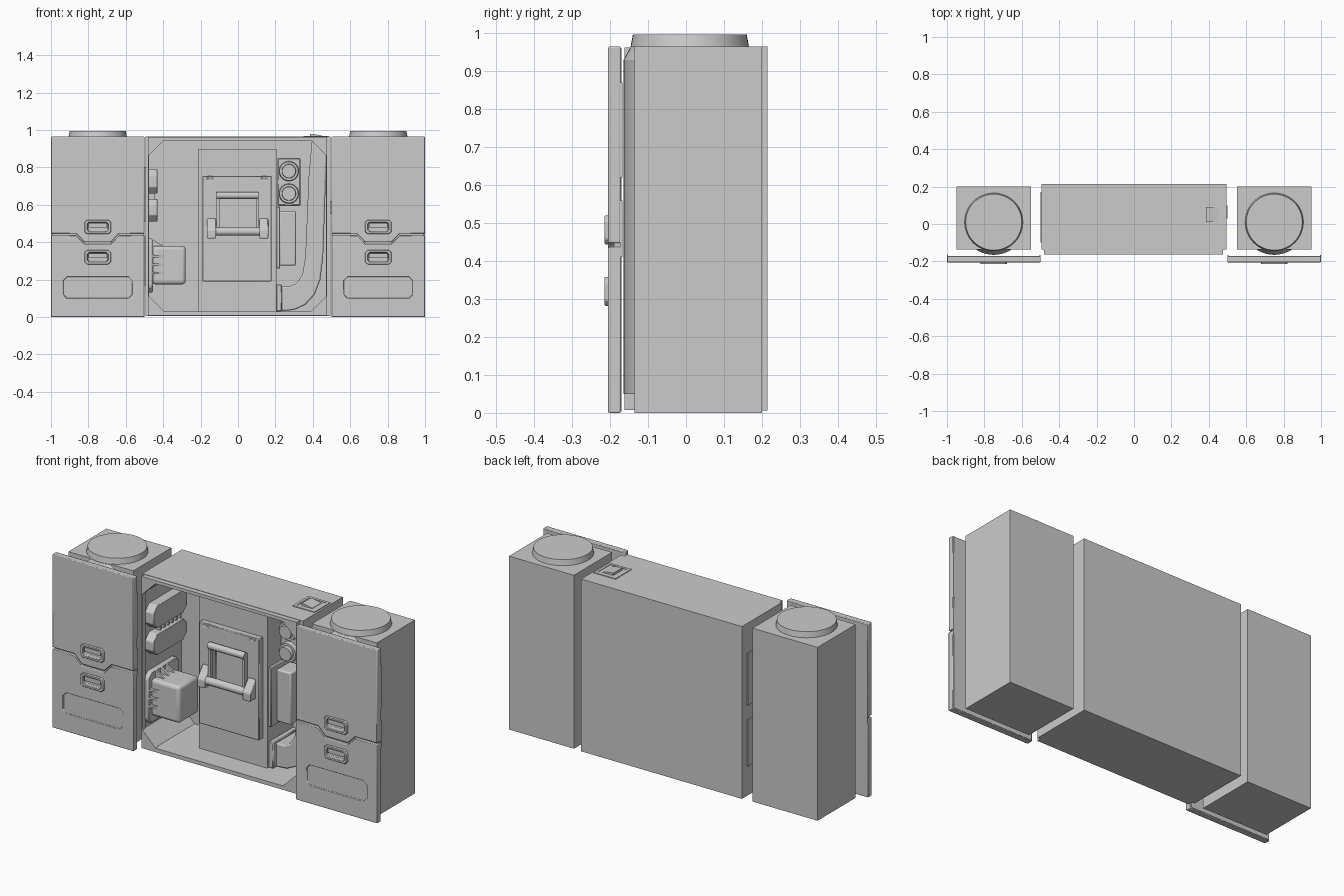
import bpy, bmesh, math
from mathutils import Matrix

start = bpy.data.objects.get("Cube")
if start:
    bpy.data.objects.remove(start, do_unlink=True)

grey = bpy.data.materials.new("plain grey")
grey.use_nodes = True
grey.diffuse_color = (0.6, 0.6, 0.6, 1)
grey.node_tree.nodes["Principled BSDF"].inputs["Base Color"].default_value = (0.6, 0.6, 0.6, 1)


def finish(name, bm):
    bmesh.ops.recalc_face_normals(bm, faces=bm.faces)
    mesh = bpy.data.meshes.new(name)
    bm.to_mesh(mesh)
    bm.free()
    mesh.materials.append(grey)
    ob = bpy.data.objects.new(name, mesh)
    bpy.context.collection.objects.link(ob)
    return ob


def prism(name, outline, lo, hi, axis="y"):
    """Extrude an outline along an axis: (x, z) along y, (y, z) along x, (x, y) along z."""
    place = {"x": lambda a, b, t: (t, a, b),
             "y": lambda a, b, t: (a, t, b),
             "z": lambda a, b, t: (a, b, t)}[axis]
    bm = bmesh.new()
    rings = [[bm.verts.new(place(a, b, t)) for a, b in outline] for t in (lo, hi)]
    for ring in rings:
        bm.faces.new(ring)
    n = len(outline)
    for i in range(n):
        j = (i + 1) % n
        bm.faces.new((rings[0][i], rings[0][j], rings[1][j], rings[1][i]))
    return finish(name, bm)


def rect(a0, a1, b0, b1, c=0):
    """Rectangle outline with optional cut corners."""
    if not c:
        return [(a0, b0), (a1, b0), (a1, b1), (a0, b1)]
    return [(a0 + c, b0), (a1 - c, b0), (a1, b0 + c), (a1, b1 - c),
            (a1 - c, b1), (a0 + c, b1), (a0, b1 - c), (a0, b0 + c)]


def box(name, x0, x1, y0, y1, z0, z1):
    return prism(name, rect(x0, x1, z0, z1), y0, y1)


def smooth(ob):
    for other in bpy.context.selected_objects:
        other.select_set(False)
    ob.select_set(True)
    bpy.context.view_layer.objects.active = ob
    bpy.ops.object.shade_smooth_by_angle(angle=math.radians(35))
    return ob


def cone(name, centre, r0, r1, depth, axis="z", sides=48):
    bm = bmesh.new()
    turn = {"z": Matrix(), "x": Matrix.Rotation(math.pi / 2, 4, "Y"),
            "y": Matrix.Rotation(math.pi / 2, 4, "X")}[axis]
    bmesh.ops.create_cone(bm, cap_ends=True, segments=sides, radius1=r0, radius2=r1,
                          depth=depth, matrix=Matrix.Translation(centre) @ turn)
    return smooth(finish(name, bm))


def cut(ob, cutter):
    cutter.hide_render = True
    mod = ob.modifiers.new("cut", "BOOLEAN")
    mod.operation, mod.solver, mod.object = "DIFFERENCE", "EXACT", cutter
    bpy.context.view_layer.objects.active = ob
    bpy.ops.object.modifier_apply(modifier=mod.name)
    bpy.data.objects.remove(cutter, do_unlink=True)
    return ob


def bevel(ob, width=0.005, segments=2):
    mod = ob.modifiers.new("bevel", "BEVEL")
    mod.width, mod.segments, mod.limit_method = width, segments, "ANGLE"
    return smooth(ob)


# Central cabinet: open-fronted shell with a cut-corner opening
shell = box("cabinet_shell", -0.495, 0.495, -0.135, 0.215, 0.006, 0.965)
cut(shell, prism("opening_cutter", rect(-0.48, 0.475, 0.03, 0.945, 0.08), -0.3, 0.19))
lip = box("cabinet_front_lip", -0.48, 0.475, -0.162, -0.135, 0.008, 0.963)
cut(lip, prism("lip_cutter", rect(-0.475, 0.47, 0.03, 0.945, 0.08), -0.3, 0.1))

# Outer side plates on the cabinet
for z0, z1 in ((0.17, 0.43), (0.51, 0.8)):
    box("side_plate", -0.5, -0.495, -0.1, 0.17, z0, z1)
box("side_latch", 0.495, 0.499, 0.03, 0.1, 0.55, 0.62)

# Roof hatch
hatch = box("roof_hatch_plate", 0.35, 0.485, -0.02, 0.12, 0.96, 0.969)
cut(hatch, box("hatch_cutter", 0.365, 0.47, -0.005, 0.105, 0.966, 1.1))
prism("roof_hatch_grip", [(0.385, 0.96), (0.45, 0.96), (0.45, 0.969), (0.4, 0.979), (0.385, 0.979)],
      0.01, 0.09)

# Centre column with its hatch plate
column = box("centre_column", -0.215, 0.205, -0.035, 0.19, 0.03, 0.895)
plate = prism("column_hatch", rect(-0.19, 0.18, 0.19, 0.755), -0.073, -0.035)
cut(plate, box("window_cutter", -0.105, 0.1, -0.2, -0.045, 0.44, 0.64))
for x in (-0.15, 0.14):
    cut(plate, box("notch_cutter", x - 0.012, x + 0.012, -0.2, -0.06, 0.735, 0.8))
bevel(plate, 0.004, 1)

# Hatch handle: two rollers, two arms and two brackets
cone("handle_top_roller", (-0.002, -0.09, 0.65), 0.019, 0.019, 0.225, "x", 20)
cone("handle_bottom_roller", (-0.002, -0.1, 0.457), 0.022, 0.022, 0.25, "x", 20)
for x in (-0.107, 0.103):
    box("handle_arm", x - 0.007, x + 0.007, -0.1, -0.075, 0.457, 0.65)
for x in (-0.142, 0.138):
    bracket = prism("handle_bracket", [(-0.073, 0.42), (-0.125, 0.42), (-0.125, 0.465), (-0.073, 0.53)],
                    x - 0.024, x + 0.024, "x")
    bevel(bracket, 0.005)

# Dial panel
bevel(box("dial_panel", 0.21, 0.335, 0.07, 0.19, 0.595, 0.85), 0.006, 1)
for z in (0.66, 0.78):
    cone("dial_rim", (0.272, 0.06, z), 0.054, 0.05, 0.03, "y", 32)
    cone("dial_cap", (0.272, 0.045, z), 0.04, 0.036, 0.04, "y", 32)

# Equipment box right of the column
bevel(box("equipment_back", 0.205, 0.225, -0.03, 0.19, 0.26, 0.59), 0.004, 1)
bevel(box("equipment_box", 0.222, 0.31, 0.02, 0.19, 0.275, 0.565), 0.008)

# Curved duct running down the right wall into the column
duct = prism("curved_duct", [(0.23, 0.032), (0.3, 0.038), (0.36, 0.065), (0.41, 0.12), (0.44, 0.2),
                             (0.455, 0.32), (0.474, 0.865), (0.395, 0.943), (0.378, 0.75),
                             (0.36, 0.32), (0.345, 0.23), (0.315, 0.18), (0.28, 0.165), (0.23, 0.165)],
             0.0, 0.18)
bevel(duct, 0.008)
bevel(box("duct_flange", 0.205, 0.235, -0.025, 0.19, 0.031, 0.175), 0.004, 1)

# Vent blocks on the left inner wall, with teeth between them
for z0, z1 in ((0.51, 0.63), (0.66, 0.79)):
    vent = prism("wall_vent", rect(-0.13, 0.17, z0, z1, 0.035), -0.485, -0.43, "x")
    bevel(vent, 0.004, 1)
for i in range(6):
    y = -0.05 + i * 0.035
    box("vent_tooth", -0.485, -0.445, y, y + 0.014, 0.625, 0.665)

# Socket unit on the left inner wall
bevel(prism("socket_flange", rect(-0.14, 0.14, 0.13, 0.42, 0.03), -0.485, -0.455, "x"), 0.008, 1)
bevel(box("socket_box", -0.46, -0.28, -0.115, 0.06, 0.175, 0.38), 0.018, 3)
for z in (0.235, 0.28, 0.325):
    prism("socket_rib", [(-0.455, -0.135), (-0.4, -0.115), (-0.455, -0.11)], z - 0.006, z + 0.006, "z")
for y in (-0.07, -0.025, 0.02):
    prism("socket_top_rib", [(-0.455, 0.415), (-0.4, 0.38), (-0.455, 0.37)], y - 0.006, y + 0.006)

# Side tanks and doors, the same on both sides
for side, s in (("right", -1), ("left", 1)):
    c = 0.75 * s

    def part(text):
        return side + "_" + text

    box(part("tank_case"), c - 0.2, c + 0.2, -0.135, 0.2, 0.0, 0.965)
    cone(part("tank_cylinder"), (c, 0.01, 0.49), 0.175, 0.175, 0.88)
    cone(part("tank_shoulder"), (c, 0.01, 0.946), 0.175, 0.157, 0.033)
    cone(part("tank_cap"), (c, 0.01, 0.98), 0.156, 0.15, 0.032)

    # Door split by a dipped seam
    seam = [(-0.25, 0.442), (-0.115, 0.442), (-0.07, 0.395), (0.07, 0.395), (0.115, 0.442), (0.25, 0.442)]
    upper = [(c + x, z + 0.005) for x, z in seam] + [(c + 0.25, 0.965), (c - 0.25, 0.965)]
    lower = [(c + x, z - 0.005) for x, z in seam] + [(c + 0.25, 0.0), (c - 0.25, 0.0)]
    top_door = prism(part("upper_door"), upper, -0.205, -0.172)
    low_door = prism(part("lower_door"), lower, -0.205, -0.172)
    cut(low_door, prism("panel_cutter", rect(c - 0.185, c + 0.185, 0.1, 0.215, 0.02), -0.3, -0.199))
    box(part("door_backing"), c - 0.245, c + 0.245, -0.19, -0.17, 0.004, 0.961)

    # Rimmed door handles with an inner grip
    for door, z in ((top_door, 0.482), (low_door, 0.32)):
        cut(door, prism("grip_cutter", rect(c - 0.055, c + 0.055, z - 0.024, z + 0.024, 0.01), -0.3, -0.195))
        rim = prism(part("handle_rim"), rect(c - 0.072, c + 0.072, z - 0.038, z + 0.038, 0.014), -0.215, -0.2)
        cut(rim, prism("rim_cutter", rect(c - 0.055, c + 0.055, z - 0.024, z + 0.024, 0.01), -0.3, -0.1))
        bevel(rim, 0.003, 1)
        box(part("handle_grip"), c - 0.05, c + 0.05, -0.208, -0.194, z - 0.004, z + 0.02)
    for door in (top_door, low_door):
        bevel(door, 0.004)

    # Hinge strips on both door edges
    for x in (c - 0.247, c + 0.247):
        for z0, z1 in ((0.62, 0.87), (0.41, 0.56)):
            box(part("hinge_strip"), x - 0.003, x + 0.003, -0.174, -0.167, z0, z1)
